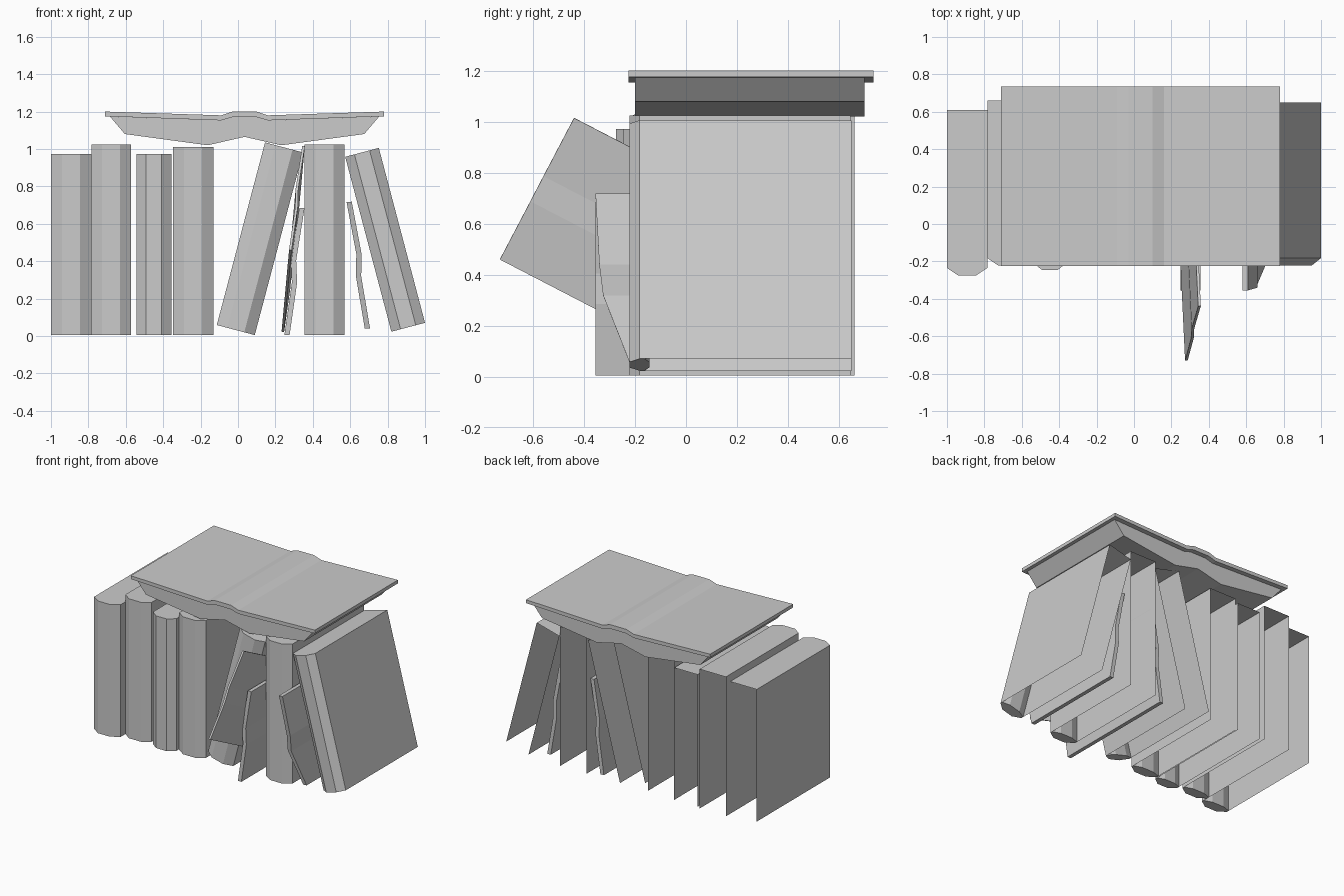
import bpy, bmesh, math
from mathutils import Matrix

cube = bpy.data.objects.get("Cube")
if cube:
    bpy.data.objects.remove(cube, do_unlink=True)

grey = bpy.data.materials.new("plain grey")
grey.use_nodes = True
colour = (0.6, 0.6, 0.6, 1)
grey.diffuse_color = colour
grey.node_tree.nodes["Principled BSDF"].inputs["Base Color"].default_value = colour


def finish(name, bm, matrix=None):
    mesh = bpy.data.meshes.new(name)
    bm.to_mesh(mesh)
    bm.free()
    mesh.materials.append(grey)
    obj = bpy.data.objects.new(name, mesh)
    bpy.context.collection.objects.link(obj)
    if matrix:
        obj.matrix_world = matrix
    return obj


def loft(bm, low, high):
    """Join two rings of points with quads."""
    return [bm.faces.new((low[i], low[i + 1], high[i + 1], high[i]))
            for i in range(len(low) - 1)]


def closed_book(name, x, z, width, height, front, back, lean=0.0):
    """Hollow cover, open below and behind, with a faceted spine block."""
    bm = bmesh.new()
    w, bulge, depth = width / 2, 0.04, 0.018
    c = w * 0.45
    y = front + bulge
    outer = [(-w, back), (-w, y), (-c, front), (c, front), (w, y), (w, back)]
    inner = [(w, y + depth), (c, y + depth + 0.02),
             (-c, y + depth + 0.02), (-w, y + depth)]

    def ring(points, level):
        return [bm.verts.new((px, py, level)) for px, py in points]

    low, high = ring(outer, 0), ring(outer, height)
    loft(bm, low, high)
    bm.faces.new(high)
    # inner wall and underside of the spine
    low_in, high_in = ring(inner, 0), ring(inner, height - 0.002)
    loft(bm, low_in, high_in)
    bm.faces.new(list(reversed(low[1:5] + low_in)))
    finish(name, bm, Matrix.Translation((x, 0, z))
           @ Matrix.Rotation(math.radians(lean), 4, "Y"))


def prism(name, profile, y0, y1, matrix=None, front_shift=None):
    """Extrude an x-z profile along y."""
    bm = bmesh.new()
    shift = front_shift or [0] * len(profile)
    a = [bm.verts.new((x, y0 + s, z)) for (x, z), s in zip(profile, shift)]
    b = [bm.verts.new((x, y1, z)) for x, z in profile]
    bm.faces.new(a)
    bm.faces.new(list(reversed(b)))
    loft(bm, a + a[:1], b + b[:1])
    bmesh.ops.recalc_face_normals(bm, faces=bm.faces)
    return finish(name, bm, matrix)


# Row of closed books: x, z, width, height, front, back, lean
books = {
    "upright_book_1": (-0.892, 0.005, 0.215, 0.967, -0.275, 0.61, 0),
    "upright_book_2": (-0.678, 0.005, 0.213, 1.02, -0.222, 0.66, 0),
    "upright_book_3": (-0.45, 0.005, 0.188, 0.967, -0.245, 0.645, 0),
    "upright_book_4": (-0.24, 0.005, 0.216, 1.005, -0.222, 0.63, 0),
    "leaning_book_right": (-0.012, 0.032, 0.21, 1.01, -0.222, 0.635, 14.8),
    "upright_book_5": (0.462, 0.005, 0.213, 1.02, -0.222, 0.645, 0),
    "leaning_book_left": (0.91, 0.047, 0.186, 0.967, -0.222, 0.65, -14.8),
}
for name, values in books.items():
    closed_book(name, *values)

# Open book lying across the top
mid = 0.035
half_top = [(0.745, 1.2), (0.125, 1.18), (0.065, 1.2)]
half_low = [(0.065, 1.17), (0.125, 1.153), (0.745, 1.175)]
half_page = [(0.72, 1.174), (0.64, 1.08), (0.197, 1.02)]


def mirrored(points):
    return [(mid - x, z) for x, z in reversed(points)]


cover = [(mid + x, z) for x, z in half_top] + mirrored(half_top)
cover += [(mid - x, z) for x, z in reversed(half_low)]
cover += [(mid + x, z) for x, z in half_low]
prism("open_book_cover", cover, -0.225, 0.735)

pages = [(mid + x, z) for x, z in half_page] + [(mid, 1.065)] + mirrored(half_page)
pages += [(mid - x, z) for x, z in reversed(half_low[:2])]
pages += [(mid + x, z) for x, z in half_low[:2]]
prism("open_book_pages", pages, -0.2, 0.7)

# Thin warped booklets
bend = [(0, 0), (0.04, 0.28), (0.035, 0.4), (0.08, 0.68)]
half = 0.014


def booklet(name, matrix, side=1, front_cut=(0, 0, 0, 0)):
    line = [(side * x, z) for x, z in bend]
    profile = [(x - half, z) for x, z in line] + [(x + half, z) for x, z in reversed(line)]
    cut = list(front_cut) + list(reversed(front_cut))
    prism(name, profile, 0, 0.95, matrix, cut)


booklet("thin_booklet_upright", Matrix.Translation((0.262, -0.355, 0.005)))
booklet("thin_booklet_left", Matrix.Translation((0.692, -0.355, 0.04))
        @ Matrix.Rotation(math.radians(-1.5), 4, "Y"), -1, (0.14, 0.03, 0.015, 0))
# tipped forward, leaning with its height
lean = Matrix.Identity(4)
lean[0][2] = 0.125
booklet("thin_booklet_tipped", Matrix.Translation((0.235, -0.73, 0.46)) @ lean
        @ Matrix.Rotation(math.radians(-27.5), 4, "X")
        @ Matrix.Translation((0.045, 0, 0)) @ Matrix.Diagonal((0.5, 1, 0.92, 1)))
